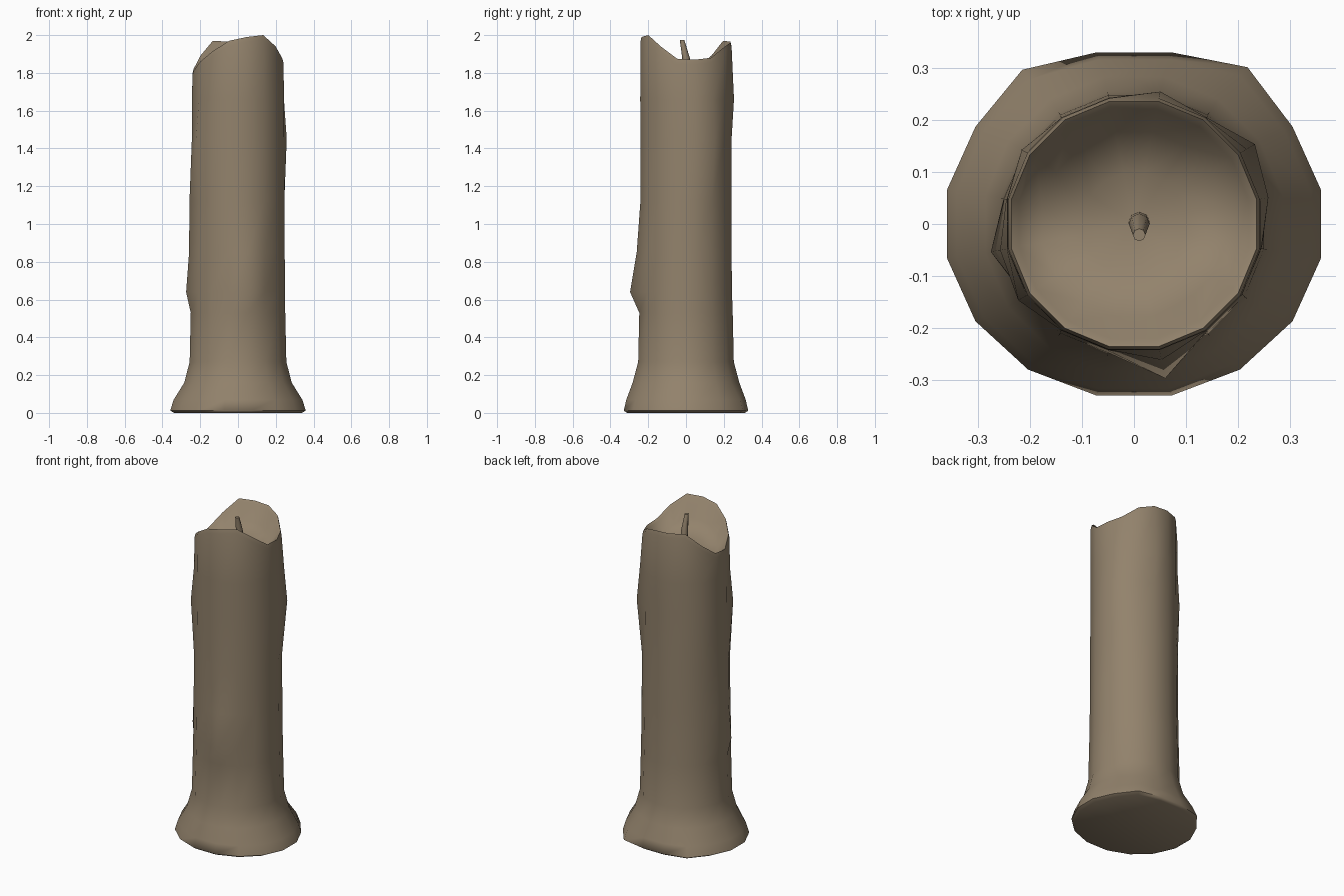
import bpy, bmesh, math

if "Cube" in bpy.data.objects:
    bpy.data.objects.remove(bpy.data.objects["Cube"])

N = 16
ANG = [math.radians(11.25 + 22.5 * k) for k in range(N)]


def flat_material(name, rgb):
    m = bpy.data.materials.new(name)
    m.diffuse_color = (*rgb, 1)
    m.use_nodes = True
    m.node_tree.nodes["Principled BSDF"].inputs["Base Color"].default_value = m.diffuse_color
    return m


def build(name, rings, mat, angle):
    """Skin a stack of vertex rings and cap both ends with fans."""
    bm = bmesh.new()
    loops = [[bm.verts.new(p) for p in r] for r in rings]
    n = len(rings[0])
    for a, b in zip(loops, loops[1:]):
        for i in range(n):
            j = (i + 1) % n
            bm.faces.new((a[i], a[j], b[j], b[i]))
    for r in (loops[0], loops[-1]):
        f = bm.faces.new(r)
        bmesh.ops.poke(bm, faces=[f])
    bmesh.ops.recalc_face_normals(bm, faces=bm.faces[:])
    me = bpy.data.meshes.new(name)
    bm.to_mesh(me)
    bm.free()
    me.materials.append(mat)
    ob = bpy.data.objects.new(name, me)
    bpy.context.collection.objects.link(ob)
    bpy.ops.object.select_all(action='DESELECT')
    ob.select_set(True)
    bpy.context.view_layer.objects.active = ob
    bpy.ops.object.shade_smooth_by_angle(angle=math.radians(angle))
    return ob


wax = flat_material("tan_wax", (0.29, 0.225, 0.15))

# outer profile: height, x radius, y radius
profile = [(0.0, 0.345, 0.318), (0.012, 0.366, 0.336), (0.07, 0.347, 0.322),
           (0.16, 0.29, 0.288), (0.27, 0.261, 0.258), (0.53, 0.255, 0.252),
           (0.64, 0.254, 0.248), (0.85, 0.252, 0.246), (1.12, 0.25, 0.246),
           (1.45, 0.249, 0.246), (1.66, 0.248, 0.247)]
# wax drips: (profile row, side) -> extra radius
drips = {(6, 12): 0.054, (6, 8): 0.026, (7, 12): 0.02, (7, 8): 0.012,
         (8, 8): 0.012, (9, 0): 0.014, (9, 1): 0.03, (9, 9): 0.018,
         (10, 1): 0.012, (10, 3): 0.012, (9, 6): 0.01,
         (0, 2): 0.022, (1, 2): 0.026, (2, 2): 0.02,
         (0, 5): 0.018, (1, 5): 0.02, (2, 5): 0.012}
rings = []
for row, (z, rx, ry) in enumerate(profile):
    ring = []
    for k, a in enumerate(ANG):
        d = drips.get((row, k), 0)
        ring.append(((rx + d) * math.cos(a), (ry + d) * math.sin(a), z))
    rings.append(ring)

# melted wavy rim, then the hollow inside it
rim = [1.87, 1.88, 1.935, 1.96, 1.965, 1.97, 1.89, 1.82,
       1.81, 1.86, 1.915, 1.97, 1.99, 2.0, 1.94, 1.875]
for r, sink, follow in ((0.246, 0.025, 1), (0.24, 0.0, 1), (0.225, 0.012, 1),
                        (0.18, 0.06, 0.6), (0.1, 0.05, 0.15)):
    rings.append([(r * math.cos(a), r * math.sin(a),
                   1.85 + (h - 1.85) * follow - sink) for a, h in zip(ANG, rim)])
build("candle_body", rings, wax, 70)

# leaning, tapered wick
wick = []
for z, y, r in ((1.76, 0.004, 0.021), (1.88, 0.0, 0.02), (1.975, -0.021, 0.012)):
    wick.append([(0.01 + r * math.cos(math.tau * i / 8),
                  y + r * math.sin(math.tau * i / 8), z) for i in range(8)])
build("wick", wick, wax, 50)
